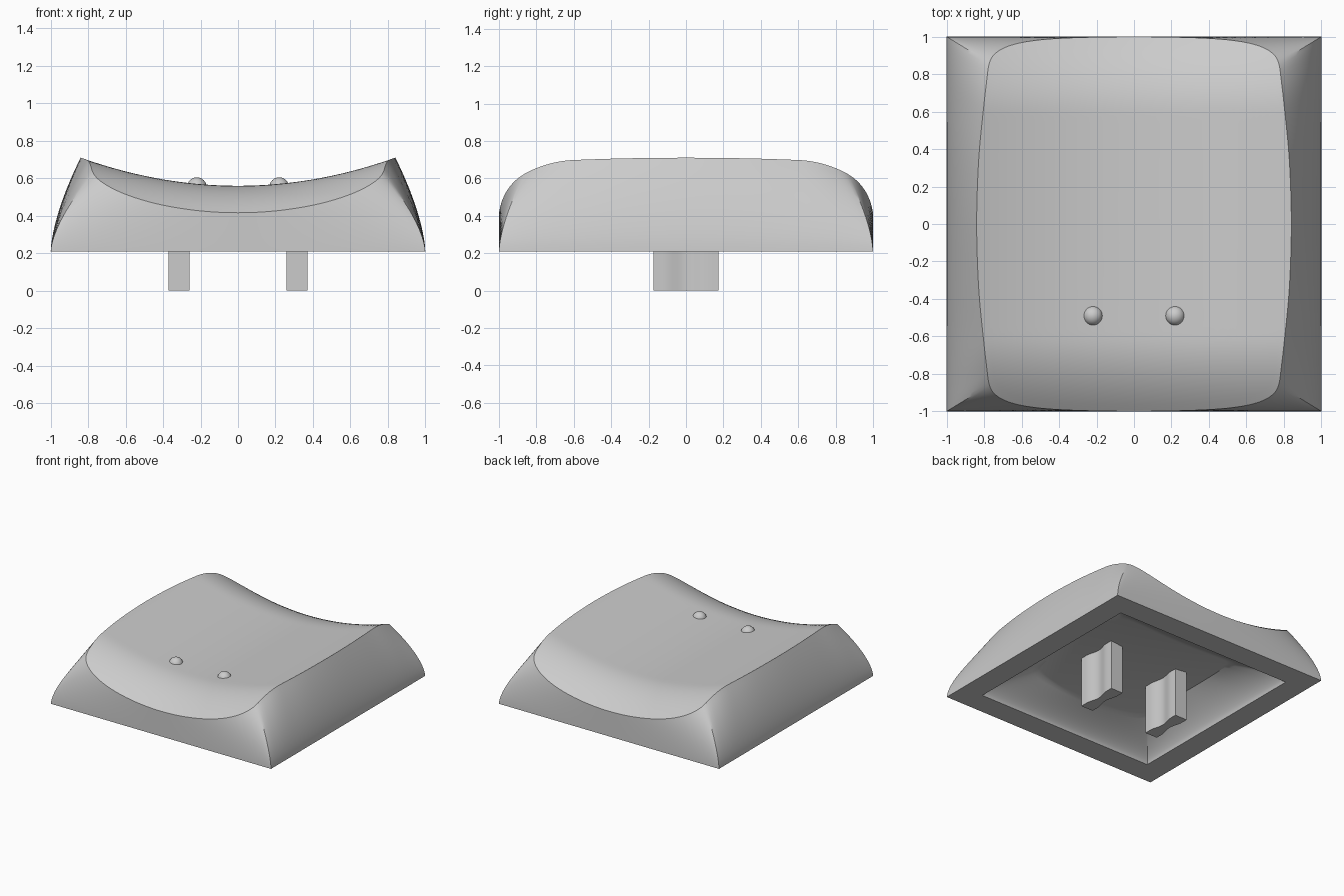
import bpy, bmesh, math
from mathutils import Vector

if "Cube" in bpy.data.objects:
    bpy.data.objects.remove(bpy.data.objects["Cube"], do_unlink=True)

grey = bpy.data.materials.new("light grey plastic")
grey.use_nodes = True
COLOUR = (0.6, 0.6, 0.6, 1)
grey.diffuse_color = COLOUR
grey.node_tree.nodes["Principled BSDF"].inputs["Base Color"].default_value = COLOUR

BASE = 0.21      # height of the skirt's lower rim
RIM = 0.81       # inner edge of the rim
STEPS = 5        # curve points between outline points


def finish(name, bm, angle=30):
    bmesh.ops.recalc_face_normals(bm, faces=bm.faces)
    mesh = bpy.data.meshes.new(name)
    bm.to_mesh(mesh)
    bm.free()
    mesh.materials.append(grey)
    obj = bpy.data.objects.new(name, mesh)
    bpy.context.collection.objects.link(obj)
    bpy.ops.object.select_all(action="DESELECT")
    obj.select_set(True)
    bpy.context.view_layer.objects.active = obj
    bpy.ops.object.shade_smooth_by_angle(angle=math.radians(angle))
    return obj


def spline(points):
    """Smooth curve through the points, mirrored beyond both ends."""
    first, last = points[1], points[-2]
    p = [Vector((first[0], -first[1]))] + [Vector(q) for q in points]
    p.append(Vector((-last[0], last[1])))
    out = []
    for a, b, c, d in zip(p, p[1:], p[2:], p[3:]):
        for k in range(STEPS):
            t = k / STEPS
            out.append(b + (c - a) * t / 2 + (a * 2 - b * 5 + c * 4 - d) * t * t / 2
                       + (b * 3 - a - c * 3 + d) * t ** 3 / 2)
    return out + [p[-2]]


def dish(x, y):
    """Height of the scooped top, rolling down at front and back."""
    return 0.56 + 0.213 * x * x - 0.9 * max(0, abs(y) - 0.6) ** 2


def ceiling(x, y):
    return 0.395 + 0.15 * x * x - 0.1 * y * y


# Quarter of the dish edge, and the matching quarter of the square base
edge = [(0.84, 0), (0.836, 0.2), (0.825, 0.4), (0.803, 0.62), (0.787, 0.76),
        (0.772, 0.86), (0.735, 0.915), (0.66, 0.953), (0.55, 0.977),
        (0.4, 0.991), (0.2, 0.998), (0, 1)]
corner = 5
quarter = spline(edge)
cx, cy = edge[corner]
square = [Vector((1, p.y / cy)) if i <= corner * STEPS else Vector((p.x / cx, 1))
          for i, p in enumerate(quarter)]


def full_loop(q):
    half = q + [Vector((-p.x, p.y)) for p in reversed(q[:-1])]
    return half + [Vector((-p.x, -p.y)) for p in half[1:-1]]


outline, square = full_loop(quarter), full_loop(square)


def wall(base, top, height, steps=14):
    """Rings rising from the base loop to the top loop, bulging outward."""
    rings = []
    for k in range(steps + 1):
        s = k / steps
        ring = []
        for b, t in zip(base, top):
            p = b.lerp(t, s ** 1.55)
            ring.append((p.x, p.y, BASE + (height(t.x, t.y) - BASE) * s))
        rings.append(ring)
    return rings


def cover(loop, height, steps=26):
    """Rings shrinking from the loop to the middle of a curved surface."""
    return [[(p.x * r, p.y * r, height(p.x * r, p.y * r)) for p in loop]
            for r in (1 - k / steps for k in range(1, steps))]


# Cap: dish, outer skirt, rim, inner skirt and ceiling as one skin
inner_top = [Vector((p.x * 0.7, p.y * 0.56)) for p in outline]
inner_base = [p * RIM for p in square]
rings = (cover(outline, dish)[::-1] + wall(square, outline, dish)[::-1]
         + wall(inner_base, inner_top, ceiling) + cover(inner_top, ceiling))
bm = bmesh.new()
loops = [[bm.verts.new(co) for co in ring] for ring in rings]
n = len(outline)
for low, high in zip(loops, loops[1:]):
    for i in range(n):
        j = (i + 1) % n
        bm.faces.new((low[i], low[j], high[j], high[i]))
for loop, height in ((loops[0], dish), (loops[-1], ceiling)):
    middle = bm.verts.new((0, 0, height(0, 0)))
    for i in range(n):
        bm.faces.new((loop[i], loop[(i + 1) % n], middle))
finish("key_cap", bm)

for side, label in ((1, "left"), (-1, "right")):
    # Stem: a post with a shallow flute down both broad faces
    bm = bmesh.new()
    ys = [-0.175 + 0.35 * k / 16 for k in range(17)]
    flute = [0.055 - 0.022 * math.cos(math.pi * y / 0.24) ** 2 * (abs(y) < 0.12) for y in ys]
    section = ([(w, y) for w, y in zip(flute, ys)]
               + [(-w, y) for w, y in reversed(list(zip(flute, ys)))])
    foot = bm.faces.new([bm.verts.new((side * 0.315 + x, y, 0)) for x, y in section])
    top = bmesh.ops.extrude_face_region(bm, geom=[foot])["geom"]
    bmesh.ops.translate(bm, vec=(0, 0, 0.45),
                        verts=[v for v in top if isinstance(v, bmesh.types.BMVert)])
    finish(label + "_stem", bm, 40)

    # Homing bump on the dish
    bm = bmesh.new()
    bmesh.ops.create_uvsphere(bm, u_segments=32, v_segments=16, radius=0.053)
    bmesh.ops.translate(bm, vec=(side * 0.22, -0.49, 0.552), verts=bm.verts)
    finish(label + "_homing_bump", bm, 60)
